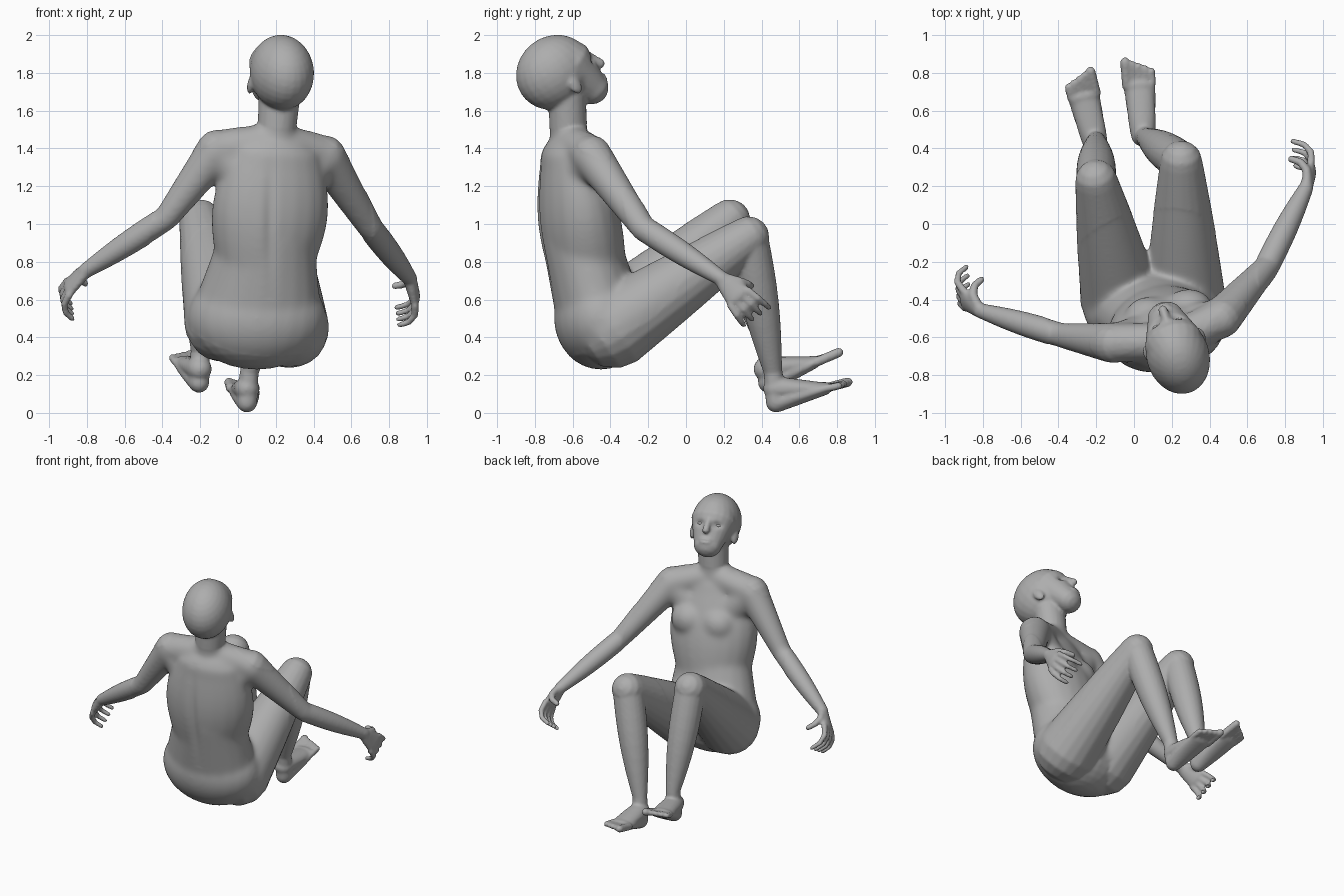
import bpy, bmesh, math
from mathutils import Vector, Matrix

if "Cube" in bpy.data.objects:
    bpy.data.objects.remove(bpy.data.objects["Cube"], do_unlink=True)

# One plain colour for everything
skin = bpy.data.materials.new("plain grey")
skin.use_nodes = True
grey = (0.42, 0.42, 0.42, 1)
skin.diffuse_color = grey
skin.node_tree.nodes["Principled BSDF"].inputs["Base Color"].default_value = grey

bm = bmesh.new()
IDENTITY = Matrix.Identity(4)
ACROSS, FORWARD = Vector((1, 0, 0)), Vector((0, 1, 0))
SIDES, STEPS, CAP = 20, 8, 3


def limb(start, end, r_start, r_end, wide=1, wide_end=1, bulge=0, side=ACROSS, frame=IDENTITY):
    """Tapered oval tube with rounded ends; wide is the ratio of width to depth."""
    start, end = Vector(start), Vector(end)
    axis = end - start
    along = axis.normalized()
    u = (side - along * side.dot(along)).normalized()
    v = along.cross(u)
    rings = []
    for k in range(-CAP, STEPS + CAP + 1):
        f = min(max(k / STEPS, 0), 1)
        tilt = (k - f * STEPS) * math.pi / (2 * CAP + 1)
        r = r_start + (r_end - r_start) * f + bulge * math.sin(math.pi * f)
        width = r * (wide + (wide_end - wide) * f)
        centre = start + axis * f + along * r * math.sin(tilt)
        ring = []
        for j in range(SIDES):
            angle = 2 * math.pi * j / SIDES
            offset = u * width * math.cos(angle) + v * r * math.sin(angle)
            ring.append(bm.verts.new(frame @ (centre + offset * math.cos(tilt))))
        rings.append(ring)
    for low, high in zip(rings, rings[1:]):
        for j in range(SIDES):
            n = (j + 1) % SIDES
            bm.faces.new((low[j], low[n], high[n], high[j]))
    bm.faces.new(rings[0][::-1])
    bm.faces.new(rings[-1])


def ball(centre, size, frame=IDENTITY):
    place = frame @ Matrix.Translation(centre) @ Matrix.Diagonal((*size, 1))
    bmesh.ops.create_uvsphere(bm, u_segments=24, v_segments=16, radius=1, matrix=place)


def finger(point, direction, palm, length, radius):
    """Three joints, each bending further towards the palm."""
    for joint in range(3):
        bend = 0.2 + joint * 0.6
        tip = point + (direction * math.cos(bend) + palm * math.sin(bend)) * length
        limb(point, tip, radius, radius * 0.9)
        point, radius = tip, radius * 0.9


def turned(location, yaw, pitch):
    turn = Matrix.Rotation(math.radians(yaw), 4, 'Z') @ Matrix.Rotation(math.radians(pitch), 4, 'X')
    return Matrix.Translation(location) @ turn


# Torso: pelvis, belly, rib cage, breasts
twist = Vector((1, 0.2, 0))
pelvis, waist, collar = Vector((0.1, -0.45, 0.5)), Vector((0.16, -0.57, 0.95)), Vector((0.2, -0.62, 1.33))
ball(pelvis, (0.37, 0.25, 0.27))
limb(pelvis, waist, 0.235, 0.2, wide=1.5, wide_end=1.25)
limb(pelvis.lerp(waist, 0.6), collar, 0.205, 0.15, wide=1.25, wide_end=1.7, bulge=0.035, side=twist)
for x in (0.08, 0.29):
    ball((x, -0.51 + x * 0.2, 1.15), (0.13, 0.11, 0.12))

# Neck and head, which is tilted back and turned
nape = Vector((0.2, -0.62, 1.44))
limb(nape, (0.22, -0.63, 1.68), 0.1, 0.1, wide_end=1.1)
head = turned((0.22, -0.66, 1.78), 18, 33)
ball((0, -0.02, 0.04), (0.167, 0.213, 0.193), head)
limb((0, 0.06, 0.03), (0, 0.11, -0.14), 0.145, 0.09, wide=1.08, wide_end=1.1, frame=head)
limb((0, 0.18, 0.03), (0, 0.22, -0.06), 0.02, 0.025, frame=head)
ball((0, 0.18, -0.13), (0.05, 0.035, 0.025), head)
for s in (-1, 1):
    ear = head @ Matrix.Translation((s * 0.15, 0, -0.05)) @ Matrix.Rotation(s * 0.3, 4, 'Z')
    ball((0, 0, 0), (0.02, 0.035, 0.055), ear)

# Arms and hands: shoulder, elbow, wrist, reach of the hand, way the palm faces
ARMS = [((0.46, -0.5, 1.36), (0.7, -0.23, 0.98), (0.91, 0.19, 0.71), (0.3, 1, -1.1), (-1, 0, 0)),
        ((-0.11, -0.63, 1.39), (-0.38, -0.59, 1.03), (-0.81, -0.46, 0.75), (-1, 0.7, -1), (0.8, 0.4, -0.4))]
for shoulder, elbow, wrist, reach, palm in ARMS:
    limb(shoulder, nape, 0.105, 0.1, side=FORWARD)
    limb(shoulder, waist.lerp(collar, 0.4), 0.1, 0.16, side=FORWARD)
    limb(shoulder, elbow, 0.11, 0.068)
    limb(elbow, wrist, 0.067, 0.04, bulge=0.01)
    reach, palm, wrist = Vector(reach).normalized(), Vector(palm), Vector(wrist)
    palm = (palm - reach * palm.dot(reach)).normalized()
    thumbward = reach.cross(palm)
    if thumbward.z < 0:
        thumbward.negate()
    limb(wrist, wrist + reach * 0.13, 0.036, 0.029, wide=1.2, wide_end=2.5, side=thumbward)
    for k in range(4):
        across = (k - 1.5) * 0.04
        knuckle = wrist + reach * 0.14 + thumbward * across
        finger(knuckle, reach + thumbward * across * 3, palm, 0.056 + k * 0.003, 0.021)
    finger(wrist + reach * 0.03 + thumbward * 0.03, (reach + thumbward * 0.7).normalized(), palm, 0.055, 0.026)

# Legs and feet: hip, knee, ankle, back of the sole, foot turn and lift, inner side
LEGS = [((0.27, -0.38, 0.45), (0.25, 0.33, 0.93), (0.06, 0.46, 0.22), (0.05, 0.44, -0.02), 4, 19, -1),
        ((-0.07, -0.4, 0.48), (-0.2, 0.23, 1.02), (-0.2, 0.44, 0.33), (-0.2, 0.41, 0.08), 14, 27, 1)]
for hip, knee, ankle, sole, yaw, lift, inner in LEGS:
    foot = turned(sole, yaw, lift)
    limb(hip, knee, 0.215, 0.112, bulge=0.005)
    limb(knee, ankle, 0.105, 0.05, bulge=0.02)
    limb(ankle, foot @ Vector((0, 0.06, 0.06)), 0.05, 0.055)
    limb((0, 0.06, 0.06), (0, 0.33, 0.045), 0.055, 0.035, wide_end=2.4, frame=foot)
    limb((0, 0.08, 0.13), (0, 0.32, 0.045), 0.065, 0.035, wide_end=2, frame=foot)
    for k in range(5):
        x, reach, r = inner * (0.068 - k * 0.034), 0.46 - k * 0.015, 0.026 if k == 0 else 0.02
        limb((x, 0.33, 0.045), (x, reach, 0.035), r, r, frame=foot)

# Fuse the parts into one continuous skin
bmesh.ops.recalc_face_normals(bm, faces=bm.faces)
mesh = bpy.data.meshes.new("body")
bm.to_mesh(mesh)
bm.free()
mesh.materials.append(skin)
body = bpy.data.objects.new("body", mesh)
bpy.context.collection.objects.link(body)
bpy.context.view_layer.objects.active = body
body.select_set(True)
fuse = body.modifiers.new("fuse", 'REMESH')
fuse.mode, fuse.voxel_size = 'VOXEL', 0.01
bpy.ops.object.modifier_apply(modifier="fuse")

# Soften everything a little, and the broad trunk and hips much more
trunk = body.vertex_groups.new(name="trunk")
centre = pelvis.lerp(collar, 0.5)
trunk.add([v.index for v in body.data.vertices
           if (v.co - centre).length < 0.62 and v.co.z < 1.55], 1, 'REPLACE')
for name, turns, group in (("soften skin", 5, ""), ("soften trunk", 50, "trunk")):
    soften = body.modifiers.new(name, 'SMOOTH')
    soften.iterations, soften.vertex_group = turns, group
    bpy.ops.object.modifier_apply(modifier=name)


def dip(distance, spread):
    return math.exp(-(distance / spread) ** 2)


# Press in the eye sockets, the mouth line and the spine
to_head = head.inverted()
face_forward = head.to_3x3() @ FORWARD
for vert in body.data.vertices:
    p = to_head @ vert.co
    if p.y > 0.08 and abs(p.x) < 0.15 and abs(p.z) < 0.2:
        socket = 0.02 * dip(abs(p.x) - 0.06, 0.03) * dip(p.z + 0.01, 0.02)
        mouth = 0.01 * dip(p.x, 0.04) * dip(p.z + 0.13, 0.01)
        vert.co -= face_forward * (socket + mouth)
    elif 0.6 < vert.co.z < 1.4 and vert.co.y < -0.66:
        vert.co.y += 0.012 * dip(vert.co.x - 0.17, 0.03) * dip(vert.co.z - 1, 0.25)
bpy.ops.object.shade_smooth()

# Eyes
for s, name in ((1, "left_eye"), (-1, "right_eye")):
    bpy.ops.mesh.primitive_uv_sphere_add(segments=16, ring_count=10, radius=1)
    eye = bpy.context.object
    eye.name = name
    eye.matrix_world = head @ Matrix.Translation((s * 0.06, 0.15, -0.01)) @ Matrix.Diagonal((0.026, 0.02, 0.014, 1))
    eye.data.materials.append(skin)
    bpy.ops.object.shade_smooth()
